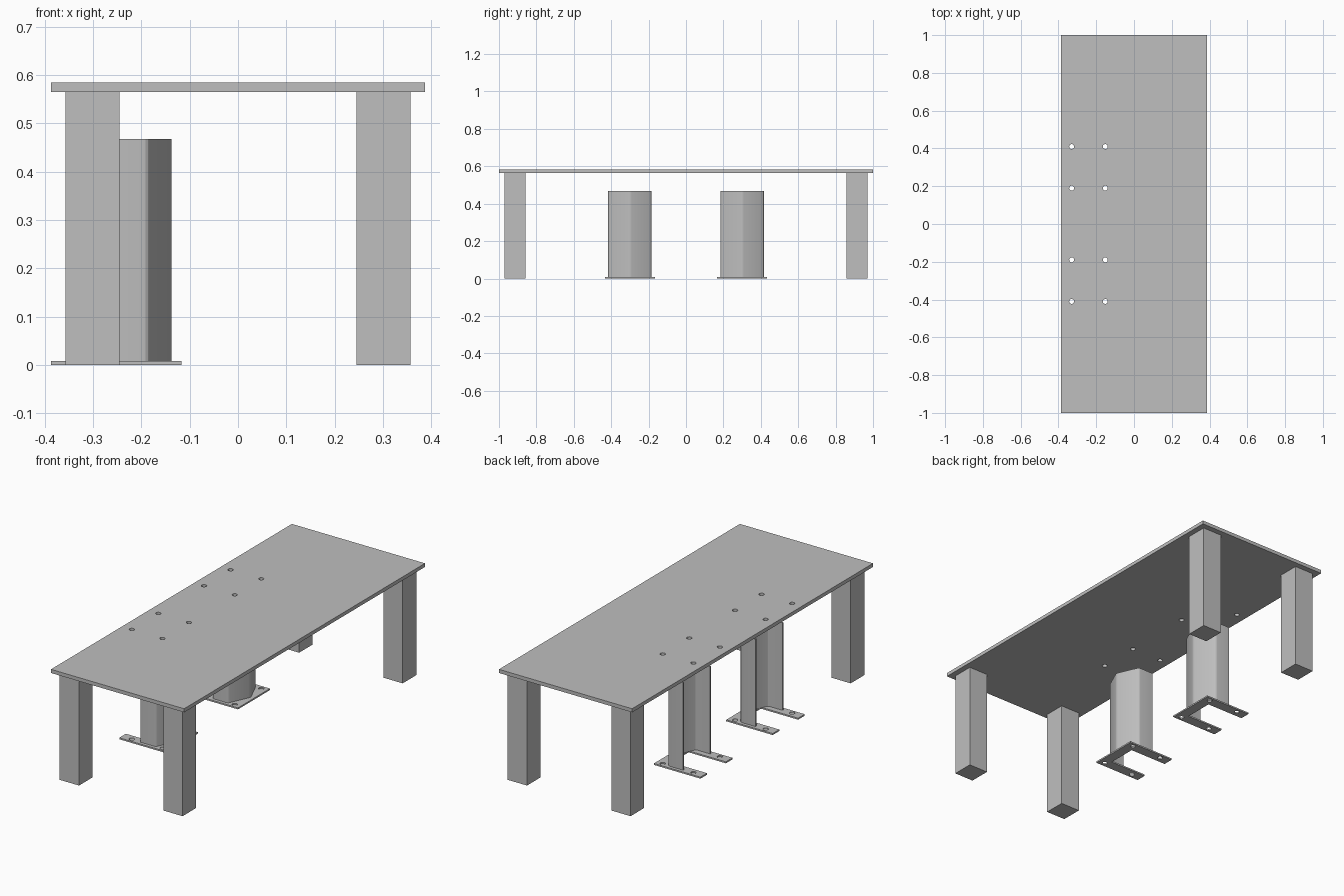
import bpy, bmesh
from math import cos, sin, pi, radians

cube = bpy.data.objects.get("Cube")
if cube:
    bpy.data.objects.remove(cube, do_unlink=True)

grey = bpy.data.materials.new("plain grey")
grey.use_nodes = True
COLOUR = (0.52, 0.52, 0.52, 1)
grey.diffuse_color = COLOUR
grey.node_tree.nodes["Principled BSDF"].inputs["Base Color"].default_value = COLOUR

HOLE_R = 0.013
HOLE_X = (-0.33, -0.152)      # bolt columns, shared by table top and feet
HOLE_DY = 0.11                # bolt rows either side of a bracket centre
BRACKET_Y = (-0.3, 0.3)


def add_mesh(name, bm):
    bmesh.ops.recalc_face_normals(bm, faces=bm.faces)
    mesh = bpy.data.meshes.new(name)
    bm.to_mesh(mesh)
    bm.free()
    mesh.materials.append(grey)
    obj = bpy.data.objects.new(name, mesh)
    bpy.context.collection.objects.link(obj)
    return obj


def circle(cx, cy, sides=20):
    return [(cx + HOLE_R * cos(2 * pi * i / sides), cy + HOLE_R * sin(2 * pi * i / sides))
            for i in range(sides)]


def bolt_holes(cy):
    return [circle(x, cy + s * HOLE_DY) for x in HOLE_X for s in (-1, 1)]


def plate(name, loops, z0, z1):
    """Flat sheet from an outline with holes, extruded between two heights."""
    curve = bpy.data.curves.new(name, "CURVE")
    curve.dimensions = "2D"
    curve.fill_mode = "BOTH"
    curve.extrude = (z1 - z0) / 2
    for loop in loops:
        spline = curve.splines.new("POLY")
        spline.points.add(len(loop) - 1)
        for point, (x, y) in zip(spline.points, loop):
            point.co = (x, y, 0, 1)
        spline.use_cyclic_u = True
    temp = bpy.data.objects.new(name + "_outline", curve)
    bpy.context.collection.objects.link(temp)
    mesh = bpy.data.meshes.new_from_object(
        temp.evaluated_get(bpy.context.evaluated_depsgraph_get()))
    bm = bmesh.new()
    bm.from_mesh(mesh)
    bpy.data.objects.remove(temp, do_unlink=True)
    bpy.data.curves.remove(curve)
    bpy.data.meshes.remove(mesh)
    bmesh.ops.remove_doubles(bm, verts=bm.verts, dist=1e-4)
    bmesh.ops.translate(bm, verts=bm.verts, vec=(0, 0, (z0 + z1) / 2))
    for face in bm.faces:
        face.smooth = False
        face.material_index = 0
    return add_mesh(name, bm)


def box(name, x0, x1, y0, y1, z0, z1):
    bm = bmesh.new()
    bmesh.ops.create_cube(bm, size=1)
    bmesh.ops.scale(bm, verts=bm.verts, vec=(x1 - x0, y1 - y0, z1 - z0))
    bmesh.ops.translate(bm, verts=bm.verts,
                        vec=((x0 + x1) / 2, (y0 + y1) / 2, (z0 + z1) / 2))
    return add_mesh(name, bm)


def bent_sheet(name, cy, z0, z1):
    """Upright folded guard: two side walls meeting in a shallow point."""
    path = [(-0.275, -0.116), (-0.187, -0.116), (-0.135, 0), (-0.187, 0.116), (-0.275, 0.116)]
    bm = bmesh.new()
    low = [bm.verts.new((x, cy + y, z0)) for x, y in path]
    high = [bm.verts.new((x, cy + y, z1)) for x, y in path]
    for i in range(len(path) - 1):
        bm.faces.new((low[i], low[i + 1], high[i + 1], high[i]))
    folds = [e for e in bm.edges if len(e.link_faces) == 2]
    bmesh.ops.bevel(bm, geom=folds, offset=0.01, segments=3, profile=0.5, affect="EDGES")
    obj = add_mesh(name, bm)
    # wall faces must point outwards so the thickness grows inwards
    if sum(p.normal.x * p.area for p in obj.data.polygons) < 0:
        obj.data.flip_normals()
    solid = obj.modifiers.new("thickness", "SOLIDIFY")
    solid.thickness = 0.008
    solid.offset = -1
    solid.use_even_offset = True
    bpy.ops.object.select_all(action="DESELECT")
    obj.select_set(True)
    bpy.context.view_layer.objects.active = obj
    bpy.ops.object.modifier_apply(modifier=solid.name)
    bpy.ops.object.shade_smooth_by_angle(angle=radians(20))
    return obj


# Table top with bolt holes
W, L = 0.387, 1.0
outline = [(-W, -L), (W, -L), (W, L), (-W, L)]
plate("table_top", [outline] + [h for y in BRACKET_Y for h in bolt_holes(y)], 0.565, 0.584)

# Four square legs
for sx, side in ((-1, "right"), (1, "left")):
    for sy, end in ((-1, "front"), (1, "back")):
        xs = sorted((sx * 0.245, sx * 0.357))
        ys = sorted((sy * 0.857, sy * 0.97))
        box(f"{end}_{side}_leg", *xs, *ys, 0, 0.565)

# Two floor brackets: U-shaped foot plate and folded guard
FOOT, ARM, T = 0.133, 0.078, 0.008
X0, X1, XN = -0.387, -0.117, -0.171
for cy, end in zip(BRACKET_Y, ("front", "back")):
    foot = [(X0, -FOOT), (X1, -FOOT), (X1, FOOT), (X0, FOOT),
            (X0, ARM), (XN, ARM), (XN, -ARM), (X0, -ARM)]
    plate(f"{end}_bracket_foot", [[(x, cy + y) for x, y in foot]] + bolt_holes(cy), 0, T)
    bent_sheet(f"{end}_bracket_guard", cy, T, 0.467)
